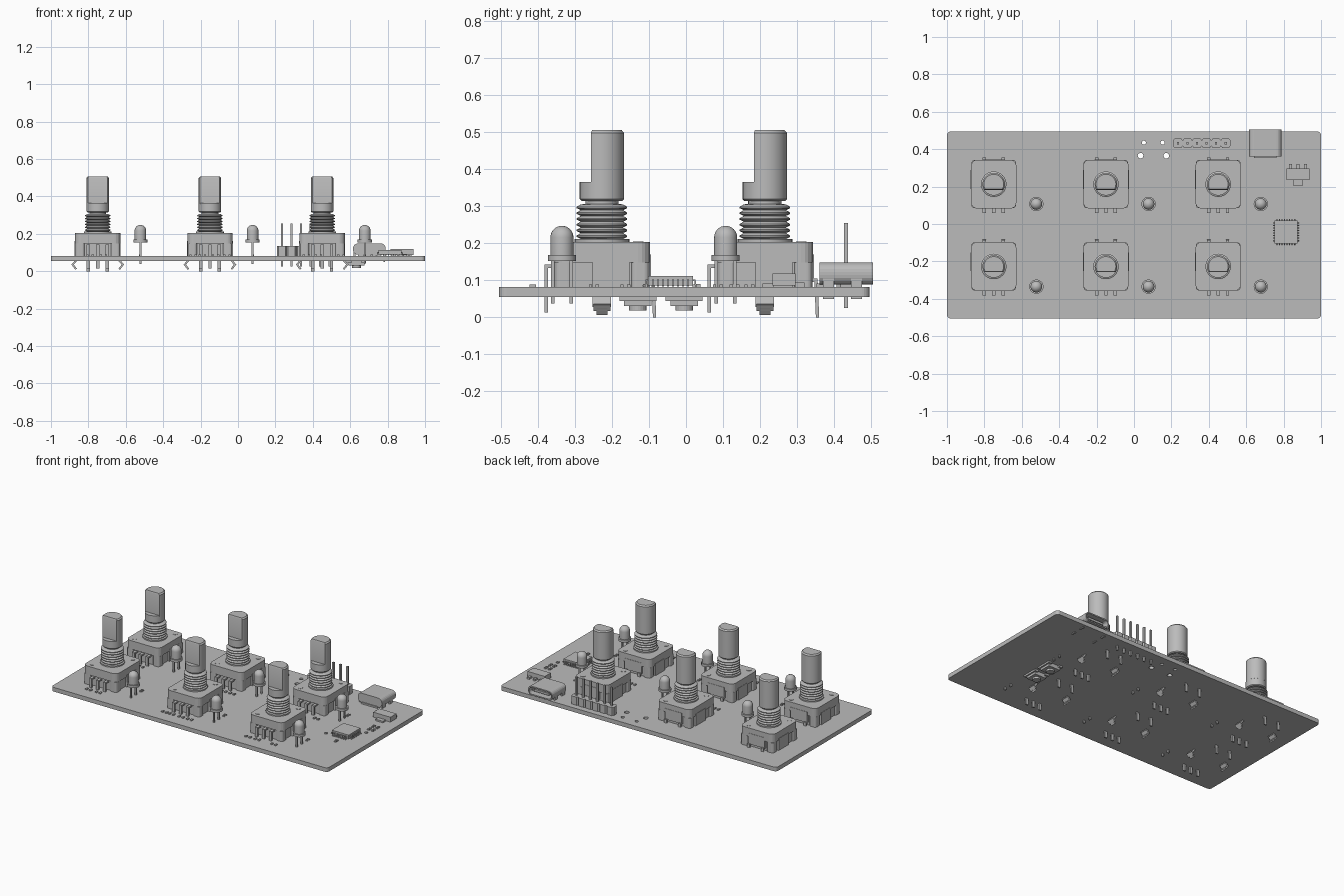
import bpy, bmesh, math
from mathutils import Matrix, Vector

cube = bpy.data.objects.get("Cube")
if cube:
    bpy.data.objects.remove(cube)

grey = bpy.data.materials.new("plain grey")
grey.use_nodes = True
grey.diffuse_color = (0.5, 0.5, 0.5, 1)
grey.node_tree.nodes["Principled BSDF"].inputs["Base Color"].default_value = (0.5, 0.5, 0.5, 1)

TOP, UNDER = 0.082, 0.055          # board faces


def box(bm, x, y, z):
    """Box from (low, high) pairs."""
    mat = Matrix.Translation([(a + b) / 2 for a, b in (x, y, z)])
    mat = mat @ Matrix.Diagonal([b - a for a, b in (x, y, z)] + [1])
    bmesh.ops.create_cube(bm, size=1, matrix=mat)


def block(bm, cx, cy, w, d, z0, z1):
    box(bm, (cx - w / 2, cx + w / 2), (cy - d / 2, cy + d / 2), (z0, z1))


def stack(bm, rings):
    """Skin a list of equal rings of points and cap both ends."""
    loops = [[bm.verts.new(p) for p in ring] for ring in rings]
    n = len(loops[0])
    for a, b in zip(loops, loops[1:]):
        for i in range(n):
            j = (i + 1) % n
            bm.faces.new((a[i], a[j], b[j], b[i]))
    bm.faces.new(loops[0][::-1])
    return bm.faces.new(loops[-1])


def rounded(hx, hy, r, n=5):
    """Outline of a rounded rectangle."""
    pts = []
    for k, (sx, sy) in enumerate(((1, 1), (-1, 1), (-1, -1), (1, -1))):
        for i in range(n + 1):
            a = math.pi / 2 * (k + i / n)
            pts.append((sx * (hx - r) + r * math.cos(a), sy * (hy - r) + r * math.sin(a)))
    return pts


def prism(bm, pts, z0, z1):
    return stack(bm, [[(x, y, z) for x, y in pts] for z in (z0, z1)])


def lathe(bm, profile, n=32, cx=0, cy=0):
    turn = [2 * math.pi * i / n for i in range(n)]
    stack(bm, [[(cx + r * math.cos(a), cy + r * math.sin(a), z) for a in turn] for r, z in profile])


def ribbon(bm, path, width, thick, matrix=Matrix()):
    """Bent metal strip: path of (out, up) points, extruded sideways."""
    for (u0, v0), (u1, v1) in zip(path, path[1:]):
        a, b = Vector((u0, 0, v0)), Vector((u1, 0, v1))
        d = (b - a).normalized() * thick / 2
        s = Vector((-d.z, 0, d.x))
        w = Vector((0, width / 2, 0))
        ends = [[matrix @ p for p in (c + s - w, c + s + w, c - s + w, c - s - w)] for c in (a - d, b + d)]
        stack(bm, ends)


def finish(name, bm, places=((0, 0),), smooth=False):
    """Turn the bmesh into one object per place, sharing the mesh."""
    bmesh.ops.recalc_face_normals(bm, faces=bm.faces)
    mesh = bpy.data.meshes.new(name)
    bm.to_mesh(mesh)
    bm.free()
    mesh.materials.append(grey)
    objs = []
    for x, y in places:
        ob = bpy.data.objects.new(name, mesh)
        ob.location = (x, y, 0)
        bpy.context.collection.objects.link(ob)
        objs.append(ob)
    if smooth:
        bpy.ops.object.select_all(action='DESELECT')
        objs[0].select_set(True)
        bpy.context.view_layer.objects.active = objs[0]
        bpy.ops.object.shade_smooth_by_angle(angle=math.radians(35))
    return objs[0]


COLS = (-0.75, -0.15, 0.45)
ENCODERS = [(x, y) for x in COLS for y in (-0.227, 0.213)]
LEDS = [(x + 0.228, y) for x in COLS for y in (-0.335, 0.107)]

# Circuit board with four through holes
bm = bmesh.new()
prism(bm, [(x, y - 0.005) for x, y in rounded(1, 0.5, 0.02)], UNDER, TOP)
board = finish("circuit_board", bm)
bm = bmesh.new()
for x, y, r in ((0.053, 0.435, 0.011), (0.153, 0.435, 0.011), (0.035, 0.365, 0.015), (0.173, 0.365, 0.015)):
    lathe(bm, [(r, 0), (r, 0.2)], 16, x, y)
cutter = finish("hole_cutter", bm)
cutter.hide_render = True
cut = board.modifiers.new("holes", 'BOOLEAN')
cut.object, cut.solver = cutter, 'EXACT'
bpy.context.view_layer.objects.active = board
bpy.ops.object.modifier_apply(modifier=cut.name)
bpy.data.objects.remove(cutter)

# Encoder housing: metal cap, inset base, corner posts, side tongues
bm = bmesh.new()
prism(bm, rounded(0.121, 0.13, 0.032), 0.148, 0.203)
prism(bm, rounded(0.11, 0.119, 0.02), TOP, 0.148)
for sx in (-1, 1):
    block(bm, sx * 0.117, 0.025, 0.012, 0.1, TOP, 0.16)
    for sy in (-1, 1):
        prism(bm, [(x + sx * 0.094, y + sy * 0.103) for x, y in rounded(0.025, 0.025, 0.015)], TOP, 0.148)
block(bm, 0, 0.125, 0.12, 0.014, 0.1, 0.17)
for x, y in ((0.078, 0.098), (-0.08, -0.096)):
    lathe(bm, [(0.014, 0.2), (0.014, 0.205)], 16, x, y)
finish("encoder_housing", bm, ENCODERS)

# Threaded bushing
bm = bmesh.new()
profile = [(0.074, 0.2), (0.074, 0.211), (0.058, 0.212)]
turns, pitch = 6, 0.0155
for i in range(turns):
    z = 0.212 + i * pitch
    profile += [(0.068, z + 0.005), (0.068, z + 0.009), (0.057, z + pitch)]
profile += [(0.045, 0.306), (0.045, 0.32)]
lathe(bm, profile)
finish("encoder_bushing", bm, ENCODERS, smooth=True)

# Shaft with a flat cut towards the front
bm = bmesh.new()
R, FLAT = 0.06, -0.03
lathe(bm, [(0.055, 0.314), (R, 0.319), (R, 0.365)], 40)
start = math.asin(FLAT / R)
arc = [start + (math.pi - 2 * start) * i / 32 for i in range(33)]
dee = [(R * math.cos(a), R * math.sin(a)) for a in arc]
stack(bm, [[(x * s, y * s, z) for x, y in dee] for s, z in ((1, 0.36), (1, 0.498), (0.88, 0.506))])
finish("encoder_shaft", bm, ENCODERS, smooth=True)

# Encoder pins: three bent in front, two behind, mounting lugs on the sides
bm = bmesh.new()
front = Matrix.Rotation(-math.pi / 2, 4, 'Z')
back = Matrix.Rotation(math.pi / 2, 4, 'Z')
for x in (-0.05, 0, 0.05):
    side = Matrix.Translation((x, 0, 0))
    ribbon(bm, [(0.11, 0.138), (0.15, 0.138), (0.15, 0.018)], 0.018, 0.01, side @ front)
    if x:
        ribbon(bm, [(0.12, 0.1), (0.138, 0.1), (0.142, 0.004)], 0.018, 0.009, side @ back)
finish("encoder_pins", bm, ENCODERS)
bm = bmesh.new()
for turn in (0, math.pi):
    lug = Matrix.Rotation(turn, 4, 'Z')
    ribbon(bm, [(0.117, 0.1), (0.117, 0.056), (0.134, 0.035)], 0.05, 0.01, lug)
    ribbon(bm, [(0.134, 0.035), (0.126, 0.024)], 0.046, 0.01, lug)
    ribbon(bm, [(0.126, 0.024), (0.118, 0.014)], 0.03, 0.01, lug)
finish("encoder_lugs", bm, ENCODERS)

# Indicator lamps with flange, dome and two legs
bm = bmesh.new()
dome = [(0.031 * math.cos(t * math.pi / 16), 0.216 + 0.031 * math.sin(t * math.pi / 16)) for t in range(8)]
lathe(bm, [(0.038, 0.152), (0.038, 0.168), (0.031, 0.168)] + dome + [(0.002, 0.247)], 24)
finish("lamp", bm, LEDS, smooth=True)
bm = bmesh.new()
for y in (-0.025, 0.025):
    block(bm, 0, y, 0.01, 0.01, 0.038, 0.155)
finish("lamp_legs", bm, LEDS)

# Pin header
bm = bmesh.new()
pins = bmesh.new()
for i in range(6):
    x = 0.235 + i * 0.051
    prism(bm, [(x + u, 0.432 + v) for u, v in ((0.018, 0.025), (-0.018, 0.025), (-0.0255, 0.015),
          (-0.0255, -0.015), (-0.018, -0.025), (0.018, -0.025), (0.0255, -0.015), (0.0255, 0.015))], TOP, 0.135)
    block(pins, x, 0.432, 0.012, 0.012, 0.025, 0.255)
finish("header_base", bm)
finish("header_pins", pins)

# Power socket: hollow rounded shell opening to the back
bm = bmesh.new()
mouth = prism(bm, rounded(0.087, 0.03, 0.026), 0, 0.145)
bmesh.ops.recalc_face_normals(bm, faces=bm.faces)
bmesh.ops.inset_individual(bm, faces=[mouth], thickness=0.008)
deep = bmesh.ops.extrude_discrete_faces(bm, faces=[mouth])["faces"]
bmesh.ops.translate(bm, verts=deep[0].verts, vec=(0, 0, -0.11))
block(bm, 0, 0, 0.11, 0.014, 0.03, 0.13)
bmesh.ops.transform(bm, verts=bm.verts, matrix=Matrix.Translation((0.702, 0.36, 0.118)) @ Matrix.Rotation(-math.pi / 2, 4, 'X'))
finish("power_socket", bm)
bm = bmesh.new()
for x in (0.622, 0.782):
    for y in (0.385, 0.46):
        block(bm, x, y, 0.01, 0.03, 0.05, 0.115)
block(bm, 0.702, 0.368, 0.12, 0.03, TOP, 0.092)
finish("socket_feet", bm)

# Square chip with leads on four sides
bm = bmesh.new()
CX, CY = 0.812, -0.042
block(bm, CX, CY, 0.122, 0.122, 0.086, 0.112)
for turn in range(4):
    place = Matrix.Translation((CX, CY, 0)) @ Matrix.Rotation(turn * math.pi / 2, 4, 'Z')
    for i in range(8):
        ribbon(bm, [(0.06, 0.1), (0.066, 0.1), (0.068, 0.085), (0.074, 0.085)], 0.006, 0.004,
               place @ Matrix.Translation((0, (i - 3.5) * 0.0135, 0)))
finish("main_chip", bm)

# Voltage regulator
bm = bmesh.new()
block(bm, 0.877, 0.265, 0.125, 0.062, 0.086, 0.118)
block(bm, 0.877, 0.222, 0.055, 0.03, TOP, 0.092)
for x in (-0.04, 0, 0.04):
    block(bm, 0.877 + x, 0.307, 0.016, 0.026, TOP, 0.094)
finish("regulator", bm)

# Push buttons under the board
bm = bmesh.new()
block(bm, 0, 0, 0.085, 0.075, 0.03, UNDER)
for x in (-0.04, 0.04):
    for y in (-0.025, 0.025):
        block(bm, x, y, 0.025, 0.05, 0.044, UNDER)
lathe(bm, [(0.024, 0.018), (0.024, 0.032)], 20)
finish("push_button", bm, [(0.633, -0.13), (0.633, -0.005)])

# Small surface-mounted parts
bm = bmesh.new()
for i, (x, y) in enumerate(ENCODERS):
    for u in ((-0.04, 0.03), (-0.09, -0.04, 0.03, 0.09), (-0.085, -0.02, 0.1))[i // 2]:
        for end in (-0.014, 0.014):
            block(bm, x + u + end, y - 0.187, 0.012, 0.018, TOP, 0.089)
for x, y in LEDS[::2] + [(0.677, 0.085), (0.89, 0.045), (0.92, 0.045), (0.89, 0.0), (0.92, 0.0), (0.826, -0.25)]:
    for end in (0.077, 0.095):
        block(bm, x, y + end, 0.014, 0.009, TOP, 0.089)
for x, y in ((0.785, 0.31), (0.905, 0.033), (0.715, -0.11)):
    block(bm, x, y, 0.014, 0.012, TOP, 0.09)
finish("small_parts", bm)
